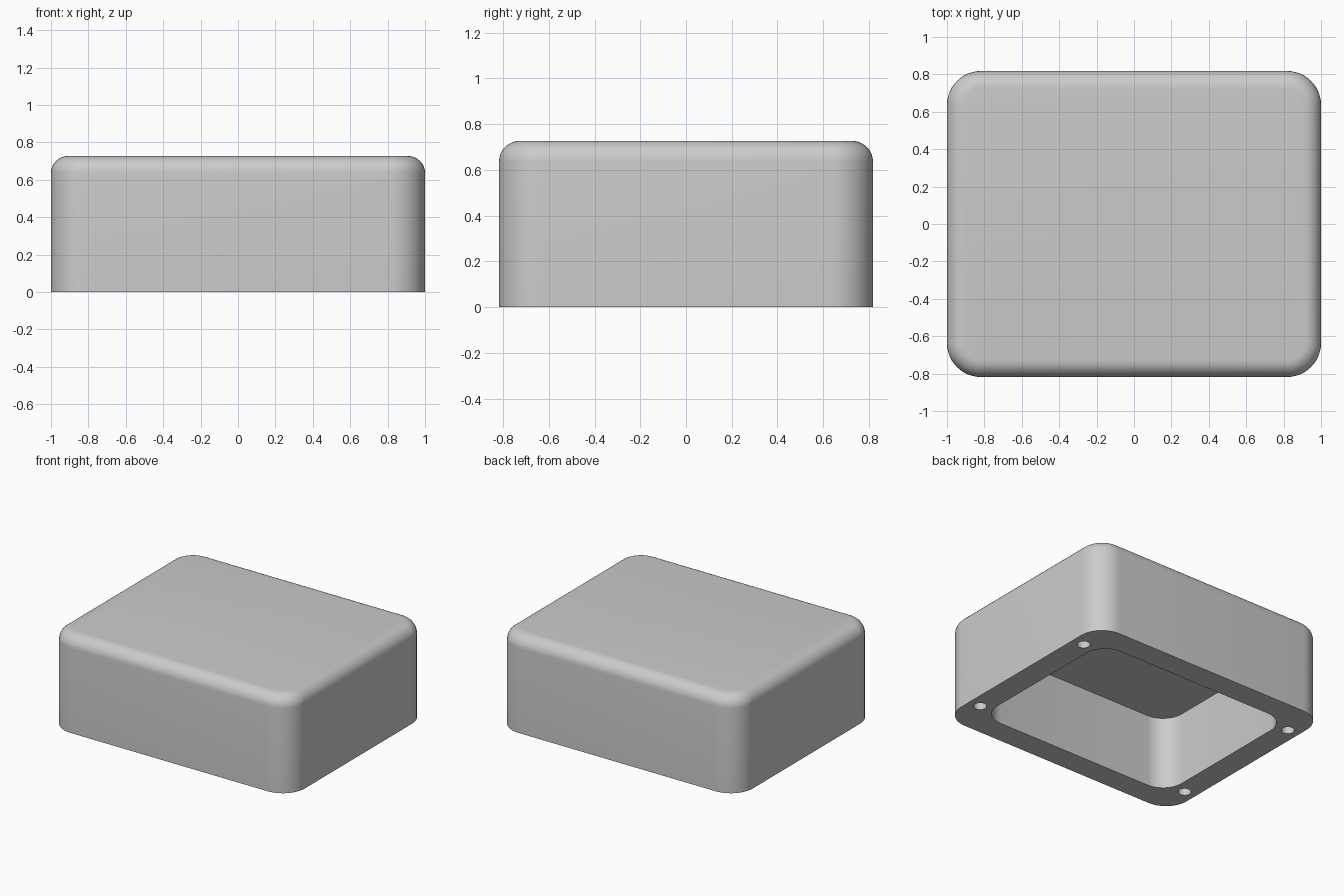
import bpy, bmesh
from math import sin, cos, pi, radians

if "Cube" in bpy.data.objects:
    bpy.data.objects.remove(bpy.data.objects["Cube"], do_unlink=True)

HALF_X, HALF_Y, HEIGHT = 1.0, 0.818, 0.727
WALL, CORNER, FILLET = 0.182, 0.182, 0.091

grey = bpy.data.materials.new("plain grey")
grey.use_nodes = True
grey.diffuse_color = (0.6, 0.6, 0.6, 1)
grey.node_tree.nodes["Principled BSDF"].inputs["Base Color"].default_value = (0.6, 0.6, 0.6, 1)


def rounded_outline(hx, hy, r, steps=12):
    """Points round a rectangle with rounded corners."""
    points = []
    for q, (sx, sy) in enumerate([(1, 1), (-1, 1), (-1, -1), (1, -1)]):
        for i in range(steps + 1):
            a = (q + i / steps) * pi / 2
            points.append((sx * (hx - r) + r * cos(a), sy * (hy - r) + r * sin(a)))
    return points


def loft(name, rings):
    """Solid through a stack of (outline, height) rings, capped at both ends."""
    bm = bmesh.new()
    loops = [[bm.verts.new((x, y, z)) for x, y in outline] for outline, z in rings]
    for low, high in zip(loops, loops[1:]):
        n = len(low)
        for i in range(n):
            j = (i + 1) % n
            bm.faces.new((low[i], low[j], high[j], high[i]))
    bm.faces.new(loops[0][::-1])
    bm.faces.new(loops[-1])
    mesh = bpy.data.meshes.new(name)
    bm.to_mesh(mesh)
    bm.free()
    mesh.materials.append(grey)
    obj = bpy.data.objects.new(name, mesh)
    bpy.context.collection.objects.link(obj)
    return obj


def cut(target, cutter):
    """Subtract the cutter from the target, then discard it."""
    cutter.hide_render = True
    bpy.context.view_layer.objects.active = target
    mod = target.modifiers.new("cut", "BOOLEAN")
    mod.operation, mod.solver, mod.object = "DIFFERENCE", "EXACT", cutter
    bpy.ops.object.modifier_apply(modifier=mod.name)
    bpy.data.objects.remove(cutter, do_unlink=True)


# Outer body with rounded corners and a filleted top edge
rings = [(rounded_outline(HALF_X, HALF_Y, CORNER), 0)]
for k in range(9):
    a = k / 8 * pi / 2
    inset = FILLET * (1 - cos(a))
    rings.append((rounded_outline(HALF_X - inset, HALF_Y - inset, CORNER - inset),
                  HEIGHT - FILLET + FILLET * sin(a)))
enclosure = loft("enclosure_body", rings)

# Hollow, open underneath
cavity = rounded_outline(HALF_X - WALL, HALF_Y - WALL, 0.165)
cut(enclosure, loft("cavity_cutter", [(cavity, -0.1), (cavity, HEIGHT - WALL)]))

# Four blind screw holes in the rim
for sx in (-1, 1):
    for sy in (-1, 1):
        hole = [(sx * 0.907 + 0.045 * cos(i * pi / 16), sy * 0.547 + 0.045 * sin(i * pi / 16))
                for i in range(32)]
        cut(enclosure, loft("screw_hole_cutter", [(hole, -0.1), (hole, 0.36)]))

# Smooth rounded areas, crisp rim
bpy.ops.object.select_all(action="DESELECT")
enclosure.select_set(True)
bpy.context.view_layer.objects.active = enclosure
bpy.ops.object.shade_smooth_by_angle(angle=radians(30))
